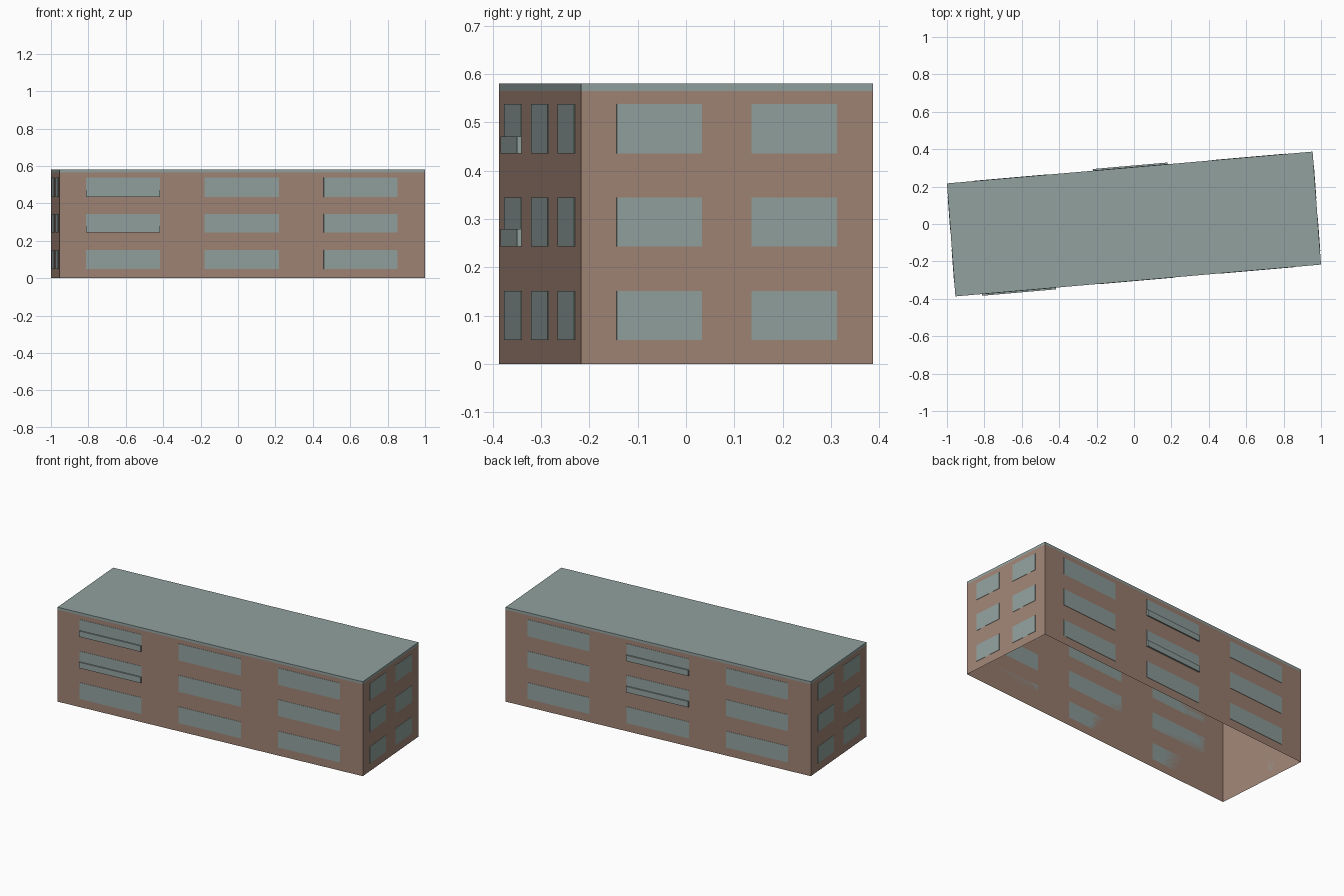
import bpy
import bmesh
from mathutils import Vector

cube = bpy.data.objects.get("Cube")
if cube:
    bpy.data.objects.remove(cube, do_unlink=True)


def material(name, rgb):
    m = bpy.data.materials.new(name)
    m.use_nodes = True
    m.diffuse_color = (*rgb, 1)
    m.node_tree.nodes["Principled BSDF"].inputs["Base Color"].default_value = (*rgb, 1)
    return m


BROWN = material("brown_wall", (0.35, 0.23, 0.178))
GREEN = material("grey_green", (0.283, 0.356, 0.342))

# Skewed footprint, counter-clockwise from the front right corner
CORNERS = [Vector(c) for c in ((-0.955, -0.387), (1, -0.217), (0.955, 0.387), (-1, 0.217))]
EAVES, TOP = 0.565, 0.58
ROWS = [(0.05, 0.151), (0.243, 0.344), (0.435, 0.538)]
LONG = [(0.073, 0.275), (0.397, 0.601), (0.723, 0.925)]
SHORT = [(0.122, 0.414), (0.584, 0.876)]


def prism(name, outline, z0, z1, mat, bottom=True, top=True):
    bm = bmesh.new()
    low = [bm.verts.new((p.x, p.y, z0)) for p in outline]
    high = [bm.verts.new((p.x, p.y, z1)) for p in outline]
    n = len(outline)
    for i in range(n):
        j = (i + 1) % n
        bm.faces.new((low[i], low[j], high[j], high[i]))
    if bottom:
        bm.faces.new(low[::-1])
    if top:
        bm.faces.new(high)
    mesh = bpy.data.meshes.new(name)
    bm.to_mesh(mesh)
    bm.free()
    mesh.materials.append(mat)
    obj = bpy.data.objects.new(name, mesh)
    bpy.context.collection.objects.link(obj)
    return obj


def panel(name, side, span, rows, depth):
    """Thin plate on the outside of one wall."""
    a, b = CORNERS[side], CORNERS[(side + 1) % 4]
    along = (b - a).normalized()
    out = Vector((along.y, -along.x)) * depth
    p, q = a.lerp(b, span[0]), a.lerp(b, span[1])
    prism(name, [p + out, q + out, q, p], *rows, GREEN)


# Open-bottomed walls and flat roof slab
prism("walls", CORNERS, 0, EAVES, BROWN, bottom=False, top=False)
prism("roof", CORNERS, EAVES, TOP, GREEN)

# Window bands on all four sides
for side, label in enumerate(("front", "left", "back", "right")):
    for col, span in enumerate(SHORT if side % 2 else LONG):
        for row, heights in enumerate(ROWS):
            panel(f"{label}_window_{row}_{col}", side, span, heights, 0.0015)

# Shallow balcony rails
for row in (1, 2):
    z = ROWS[row][0]
    panel(f"front_balcony_{row}", 0, LONG[0], (z, z + 0.036), 0.009)
    panel(f"back_balcony_{row}", 2, LONG[1], (z, z + 0.036), 0.009)
